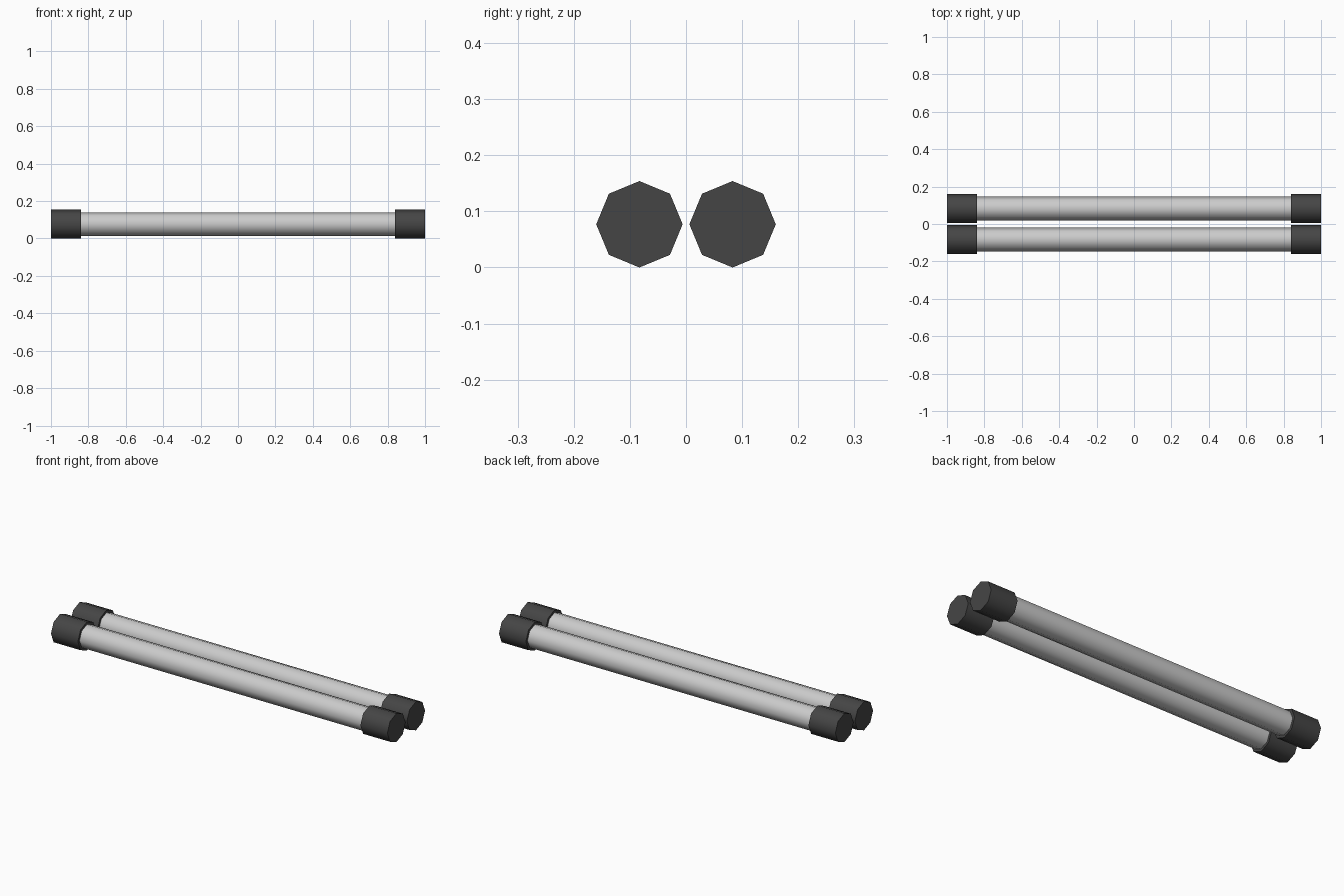
import bpy, math

if "Cube" in bpy.data.objects:
    bpy.data.objects.remove(bpy.data.objects["Cube"])

CAP_R, TUBE_R = 0.077, 0.063
CAP_LEN, AXIS_Y, AXIS_Z = 0.16, 0.083, 0.077

dark = bpy.data.materials.new("dark_cap")
dark.diffuse_color = (0.06, 0.06, 0.06, 1)
dark.use_nodes = True
dark.node_tree.nodes["Principled BSDF"].inputs["Base Color"].default_value = dark.diffuse_color


def rod(name, radius, length, x, y, mat=None):
    # eight-sided cylinder lying along x, with a corner pointing up
    bpy.ops.mesh.primitive_cylinder_add(vertices=8, radius=radius, depth=length,
                                        location=(x, y, AXIS_Z),
                                        rotation=(0, math.pi / 2, 0))
    ob = bpy.context.object
    ob.name = name
    bpy.ops.object.shade_smooth_by_angle(angle=math.radians(60))
    if mat:
        ob.data.materials.append(mat)
    return ob


for row, y in (("front", -AXIS_Y), ("back", AXIS_Y)):
    # pale tube, ends tucked just inside the caps
    rod(row + "_tube", TUBE_R, 2 - 2 * CAP_LEN + 0.01, 0, y)
    # dark end caps
    for side, s in (("left", -1), ("right", 1)):
        rod(f"{row}_{side}_cap", CAP_R, CAP_LEN, s * (1 - CAP_LEN / 2), y, dark)
